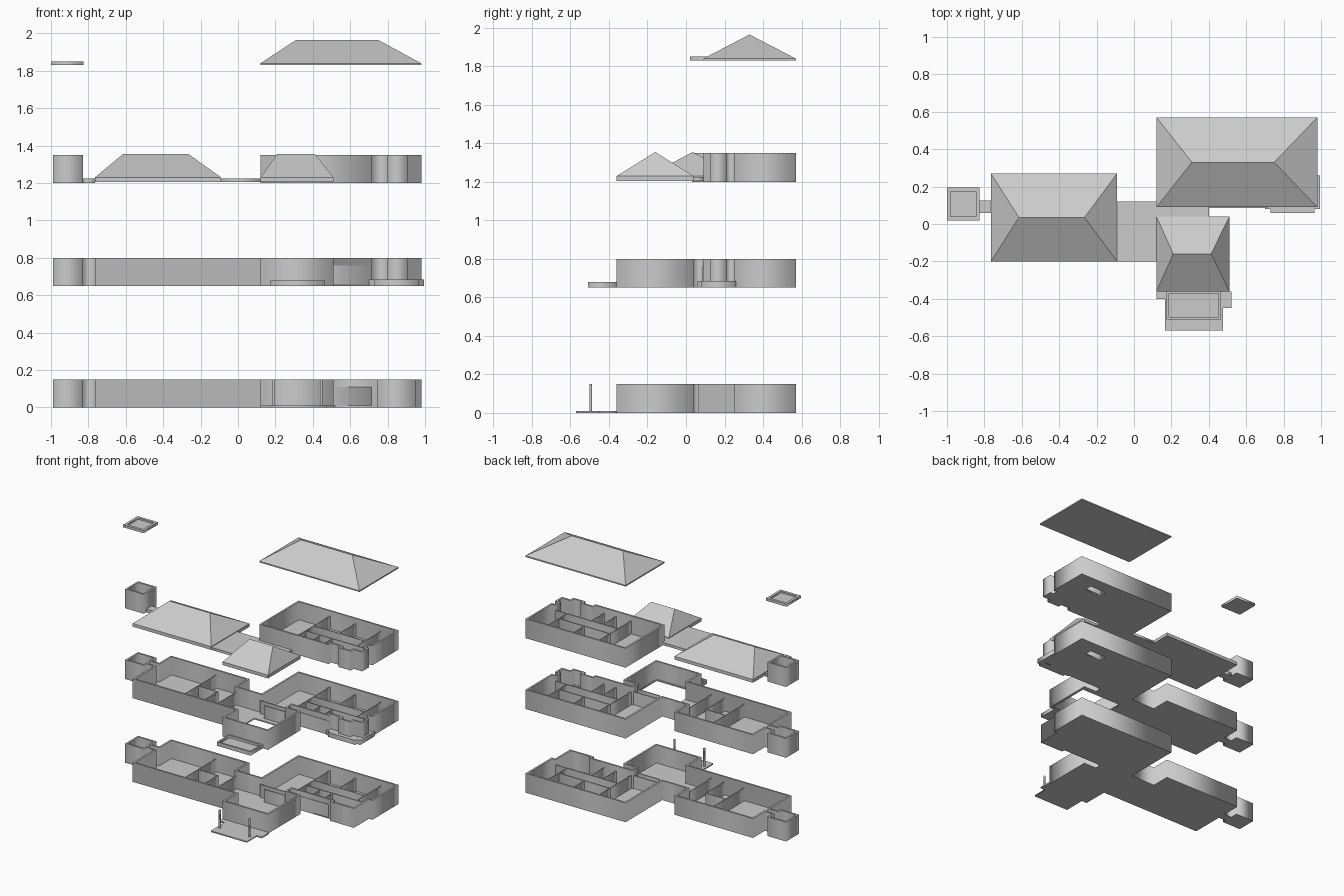
import bpy, bmesh

if "Cube" in bpy.data.objects:
    bpy.data.objects.remove(bpy.data.objects["Cube"])

T = 0.014          # outer wall thickness
FLOOR = 0.01       # slab thickness
H = 0.15           # storey height
PART_H = 0.11      # partition height


def plate(name, loops, z0, z1):
    """Extruded plan shape; inner loops become holes."""
    cu = bpy.data.curves.new(name, 'CURVE')
    cu.dimensions = '2D'
    cu.fill_mode = 'BOTH'
    cu.extrude = (z1 - z0) / 2
    for loop in loops:
        sp = cu.splines.new('POLY')
        sp.points.add(len(loop) - 1)
        for p, (x, y) in zip(sp.points, loop):
            p.co = (x, y, 0, 1)
        sp.use_cyclic_u = True
    ob = bpy.data.objects.new(name, cu)
    ob.location.z = (z0 + z1) / 2
    bpy.context.collection.objects.link(ob)
    bpy.ops.object.select_all(action='DESELECT')
    ob.select_set(True)
    bpy.context.view_layer.objects.active = ob
    bpy.ops.object.convert(target='MESH')
    return bpy.context.object


def rect(x0, y0, x1, y1):
    return [(x0, y0), (x1, y0), (x1, y1), (x0, y1)]


def inset(loop, t):
    """Inset a counter-clockwise right-angled outline."""
    out, n = [], len(loop)
    for i, (x, y) in enumerate(loop):
        dx, dy = 0, 0
        for a, b in ((loop[i - 1], loop[i]), (loop[i], loop[(i + 1) % n])):
            ex, ey = b[0] - a[0], b[1] - a[1]
            l = (ex * ex + ey * ey) ** 0.5
            dx -= ey / l * t
            dy += ex / l * t
        out.append((x + dx, y + dy))
    return out


def shell(name, outline, z, holes=()):
    plate(name + "_floor", [outline, *holes], z, z + FLOOR)
    plate(name + "_walls", [outline, inset(outline, T)], z + FLOOR, z + H)


def tray(name, outline, z, h, rim):
    plate(name + "_base", [outline], z, z + h * 0.4)
    plate(name + "_rim", [outline, inset(outline, rim)], z + h * 0.4, z + h)


def hip_roof(name, x0, y0, x1, y1, rx0, rx1, z0, z1, top):
    bm = bmesh.new()
    base = rect(x0, y0, x1, y1)
    lo = [bm.verts.new((x, y, z0)) for x, y in base]
    hi = [bm.verts.new((x, y, z1)) for x, y in base]
    ym = (y0 + y1) / 2
    a, b = bm.verts.new((rx0, ym, top)), bm.verts.new((rx1, ym, top))
    bm.faces.new(lo[::-1])
    for i in range(4):
        j = (i + 1) % 4
        bm.faces.new((lo[i], lo[j], hi[j], hi[i]))
    bm.faces.new((hi[0], hi[1], b, a))
    bm.faces.new((hi[1], hi[2], b))
    bm.faces.new((hi[2], hi[3], a, b))
    bm.faces.new((hi[3], hi[0], a))
    me = bpy.data.meshes.new(name)
    bm.to_mesh(me)
    bm.free()
    bpy.context.collection.objects.link(bpy.data.objects.new(name, me))


def partitions(name, walls, z):
    for i, w in enumerate(walls):
        x0, y0, x1, y1 = w
        h = 0.004
        r = rect(x0, y0 - h, x1, y0 + h) if y0 == y1 else rect(x0 - h, y0, x0 + h, y1)
        plate(f"{name}_partition_{i}", [r], z + FLOOR, z + PART_H)


# Plan outlines (counter-clockwise)
west = [(0.12, 0.12), (-0.09, 0.12), (-0.09, 0.27), (-0.765, 0.27), (-0.765, 0.125),
        (-0.83, 0.125), (-0.83, 0.185), (-0.99, 0.185), (-0.99, 0.03), (-0.83, 0.03),
        (-0.83, 0.06), (-0.765, 0.06)]
front = [(-0.765, -0.2), (0.12, -0.2), (0.12, -0.36), (0.51, -0.36), (0.51, 0.04),
         (0.4, 0.04), (0.4, 0.09)]
bay_low = [(0.745, 0.09), (0.745, 0.065), (0.95, 0.065), (0.95, 0.25), (0.98, 0.25)]
bay_high = [(0.715, 0.09), (0.715, 0.12), (0.80, 0.12), (0.80, 0.09), (0.905, 0.09),
            (0.905, 0.125), (0.98, 0.125), (0.98, 0.21), (0.95, 0.21), (0.95, 0.25),
            (0.98, 0.25)]
back = [(0.98, 0.57), (0.12, 0.57)]
stair = rect(0.67, 0.41, 0.81, 0.47)
void = rect(0.14, -0.34, 0.49, 0.0)

# Storey shells
shell("ground", front + bay_low + back + west, 0)
shell("first", front + bay_high + back + west, 0.65, [stair, void])
shell("second", [(0.12, 0.09)] + bay_high + back, 1.20, [stair])
shell("tower_top", rect(-0.99, 0.03, -0.83, 0.185), 1.20)
plate("tower_link", [rect(-0.83, 0.06, -0.765, 0.125)], 1.20, 1.225)

# Room partitions
right_rooms = [(0.40, 0.26, 0.94, 0.26), (0.40, 0.36, 0.84, 0.36), (0.40, 0.10, 0.40, 0.36),
               (0.40, 0.36, 0.40, 0.56), (0.53, 0.10, 0.53, 0.26), (0.63, 0.10, 0.63, 0.26),
               (0.62, 0.36, 0.62, 0.56), (0.84, 0.26, 0.84, 0.56)]
left_rooms = [(-0.37, -0.19, -0.37, 0.26), (-0.09, -0.19, -0.09, 0.12), (-0.37, 0.04, -0.2, 0.04),
              (-0.2, -0.19, -0.2, 0.04), (0.13, 0.09, 0.715, 0.09), (0.2, 0.04, 0.4, 0.04)]
for level, z in (("ground", 0), ("first", 0.65), ("second", 1.20)):
    partitions(level + "_right", right_rooms, z)
    if z < 1:
        partitions(level + "_left", left_rooms, z)

# Entrance terrace, columns and canopy
plate("terrace", [[(0.165, -0.57), (0.475, -0.57), (0.475, -0.45), (0.52, -0.45),
                   (0.52, -0.36), (0.12, -0.36), (0.12, -0.4), (0.165, -0.4)]], 0, 0.01)
for i, x in enumerate((0.19, 0.445)):
    plate(f"column_{i}", [rect(x - 0.006, -0.501, x + 0.006, -0.489)], 0.01, H)
tray("entrance_canopy", rect(0.175, -0.51, 0.465, -0.36), 0.65, 0.03, 0.012)

# Ledge wrapping the corner bay
plate("bay_ledge", [[(0.70, 0.09), (0.70, 0.08), (0.73, 0.08), (0.73, 0.06), (0.965, 0.06),
                     (0.965, 0.08), (0.995, 0.08), (0.995, 0.26), (0.95, 0.26), (0.95, 0.12),
                     (0.715, 0.12), (0.715, 0.09)]], 0.65, 0.685)

# Roofs
hip_roof("left_roof", -0.765, -0.2, -0.09, 0.27, -0.615, -0.265, 1.205, 1.23, 1.355)
hip_roof("front_roof", 0.12, -0.36, 0.51, 0.04, 0.21, 0.412, 1.205, 1.23, 1.355)
hip_roof("right_roof", 0.12, 0.09, 0.98, 0.57, 0.31, 0.75, 1.83, 1.84, 1.965)
plate("link_roof", [[(-0.09, -0.2), (0.12, -0.2), (0.12, 0.03), (0.4, 0.03), (0.4, 0.09),
                     (0.12, 0.09), (0.12, 0.12), (-0.09, 0.12)]], 1.205, 1.225)
tray("tower_cap", rect(-1.0, 0.02, -0.825, 0.195), 1.83, 0.02, 0.02)
